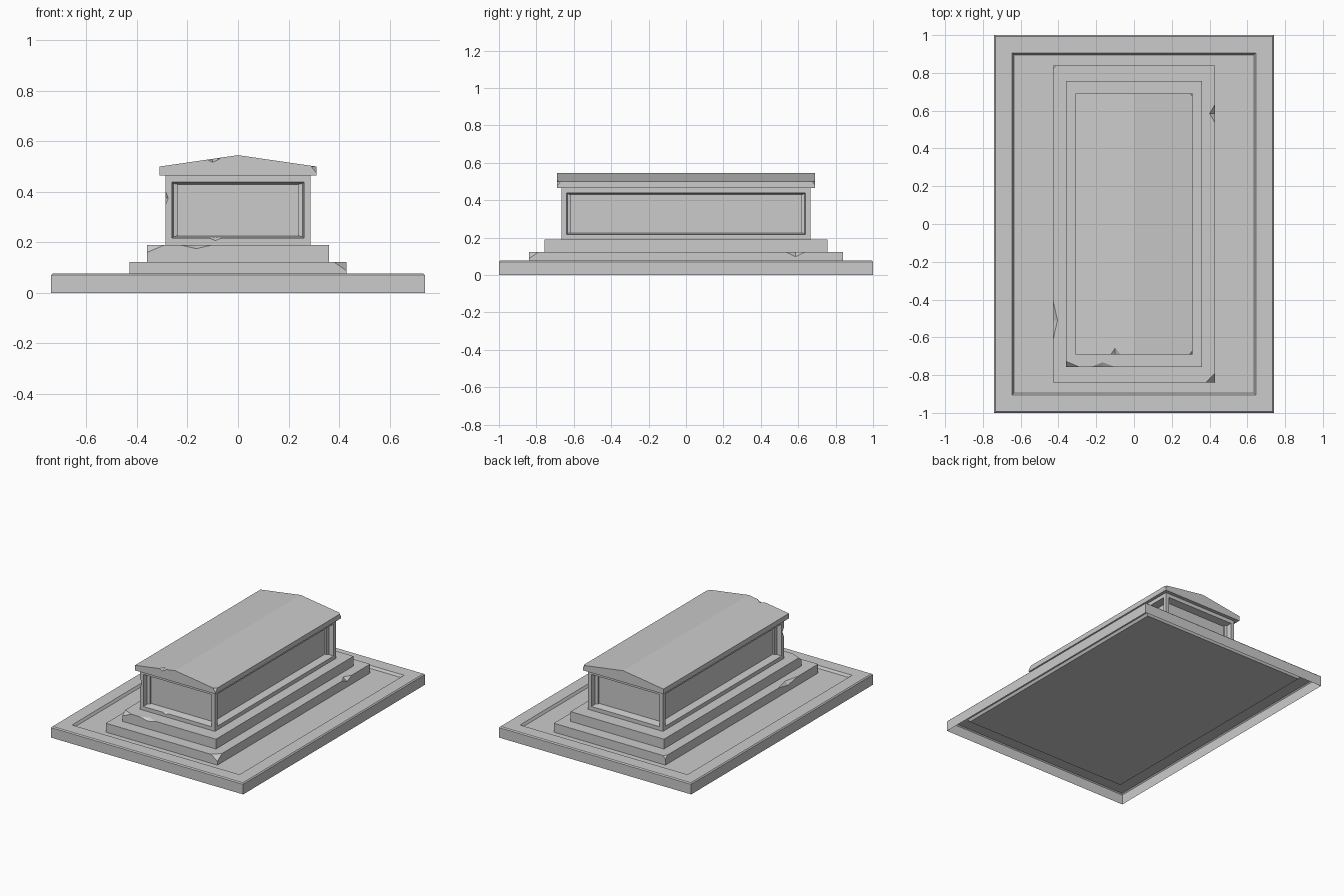
import bpy
import bmesh
from mathutils import Vector

cube = bpy.data.objects.get("Cube")
if cube:
    bpy.data.objects.remove(cube, do_unlink=True)

stone = bpy.data.materials.new("grey_stone")
stone.use_nodes = True
colour = (0.6, 0.6, 0.6, 1)
stone.diffuse_color = colour
stone.node_tree.nodes["Principled BSDF"].inputs["Base Color"].default_value = colour


def finish(name, bm):
    bmesh.ops.recalc_face_normals(bm, faces=bm.faces)
    mesh = bpy.data.meshes.new(name)
    bm.to_mesh(mesh)
    bm.free()
    mesh.materials.append(stone)
    obj = bpy.data.objects.new(name, mesh)
    bpy.context.collection.objects.link(obj)
    return obj


def bridge(bm, low, high):
    n = len(low)
    for i in range(n):
        j = (i + 1) % n
        bm.faces.new((low[i], low[j], high[j], high[i]))


def stacked_rectangles(rings, capped=True):
    """Rectangles given as half width, half length and height, joined in order."""
    bm = bmesh.new()
    loops = [[bm.verts.new((sx * x, sy * y, z))
              for sx, sy in ((-1, -1), (1, -1), (1, 1), (-1, 1))] for x, y, z in rings]
    for low, high in zip(loops, loops[1:]):
        bridge(bm, low, high)
    if capped:
        bm.faces.new(loops[0])
        bm.faces.new(loops[-1])
    return bm


def block(name, x, y, bottom, top):
    return finish(name, stacked_rectangles([(x, y, bottom), (x, y, top)]))


def chip(target, point, out, bite):
    """Break a corner, or an edge where one component of out is zero."""
    point, out = Vector(point), Vector(out)
    points = []
    for axis in range(3):
        step = Vector((0, 0, 0))
        step[axis] = bite[axis]
        if out[axis]:
            points.append(point - step * out[axis])
        else:
            points += [point - step, point + step]
    bm = bmesh.new()
    for p in points:
        bm.verts.new(p)
        bm.verts.new(p + out * 0.06)
    hull = bmesh.ops.convex_hull(bm, input=bm.verts)
    spare = {v for v in hull["geom_interior"] + hull["geom_unused"]
             if isinstance(v, bmesh.types.BMVert)}
    bmesh.ops.delete(bm, geom=list(spare), context="VERTS")
    cutter = finish("chip_cutter", bm)
    cutter.hide_render = True
    cut = target.modifiers.new("chip", "BOOLEAN")
    cut.operation = "DIFFERENCE"
    cut.solver = "EXACT"
    cut.object = cutter
    bpy.context.view_layer.objects.active = target
    bpy.ops.object.modifier_apply(modifier=cut.name)
    bpy.data.objects.remove(cutter, do_unlink=True)


# Ground slab: open underneath, softened outer edge, sunken court
finish("ground_slab", stacked_rectangles([
    (0.74, 1, 0), (0.74, 1, 0.07), (0.733, 0.993, 0.077),
    (0.645, 0.905, 0.077), (0.635, 0.895, 0.06), (0.425, 0.83, 0.06)], capped=False))

# Two steps
lower_step = block("lower_step", 0.43, 0.84, 0.06, 0.122)
upper_step = block("upper_step", 0.36, 0.757, 0.122, 0.19)

# Chest with a sunken panel on each side
bm = stacked_rectangles([(0.288, 0.665, 0.19), (0.288, 0.665, 0.465)])
bm.normal_update()
bmesh.ops.recalc_face_normals(bm, faces=bm.faces)
sides = [f for f in bm.faces if abs(f.normal.z) < 0.5]
bmesh.ops.inset_individual(bm, faces=sides, thickness=0.037)
bmesh.ops.inset_individual(bm, faces=sides, thickness=0.013, depth=-0.05)
chest = finish("chest", bm)

# Gabled lid
profile = [(-0.31, 0.465), (0.31, 0.465), (0.31, 0.5), (0, 0.545), (-0.31, 0.5)]
bm = bmesh.new()
ends = [[bm.verts.new((x, y, z)) for x, z in profile] for y in (-0.69, 0.69)]
bridge(bm, *ends)
for end in ends:
    bm.faces.new(end)
lid = finish("lid", bm)

# Weathered breaks
chip(lower_step, (0.43, -0.84, 0.122), (1, -1, 1), (0.05, 0.05, 0.035))
chip(lower_step, (-0.43, 0.84, 0.122), (-1, 1, 1), (0.02, 0.02, 0.02))
chip(lower_step, (0.43, 0.585, 0.122), (1, 0, 1), (0.03, 0.05, 0.025))
chip(lower_step, (-0.43, -0.51, 0.122), (-1, 0, 1), (0.025, 0.11, 0.02))
chip(upper_step, (-0.36, -0.757, 0.19), (-1, -1, 1), (0.07, 0.03, 0.03))
chip(upper_step, (-0.165, -0.757, 0.19), (0, -1, 1), (0.065, 0.025, 0.015))
chip(chest, (-0.288, -0.665, 0.375), (-1, -1, 0), (0.012, 0.02, 0.03))
chip(chest, (-0.09, -0.665, 0.227), (0, -1, 1), (0.05, 0.025, 0.02))
chip(lid, (0.31, -0.69, 0.5), (1, -1, 1), (0.02, 0.02, 0.025))
chip(lid, (0.31, 0.69, 0.5), (1, 1, 1), (0.015, 0.015, 0.02))
chip(lid, (-0.1, -0.69, 0.531), (0, -1, 1), (0.03, 0.035, 0.014))
